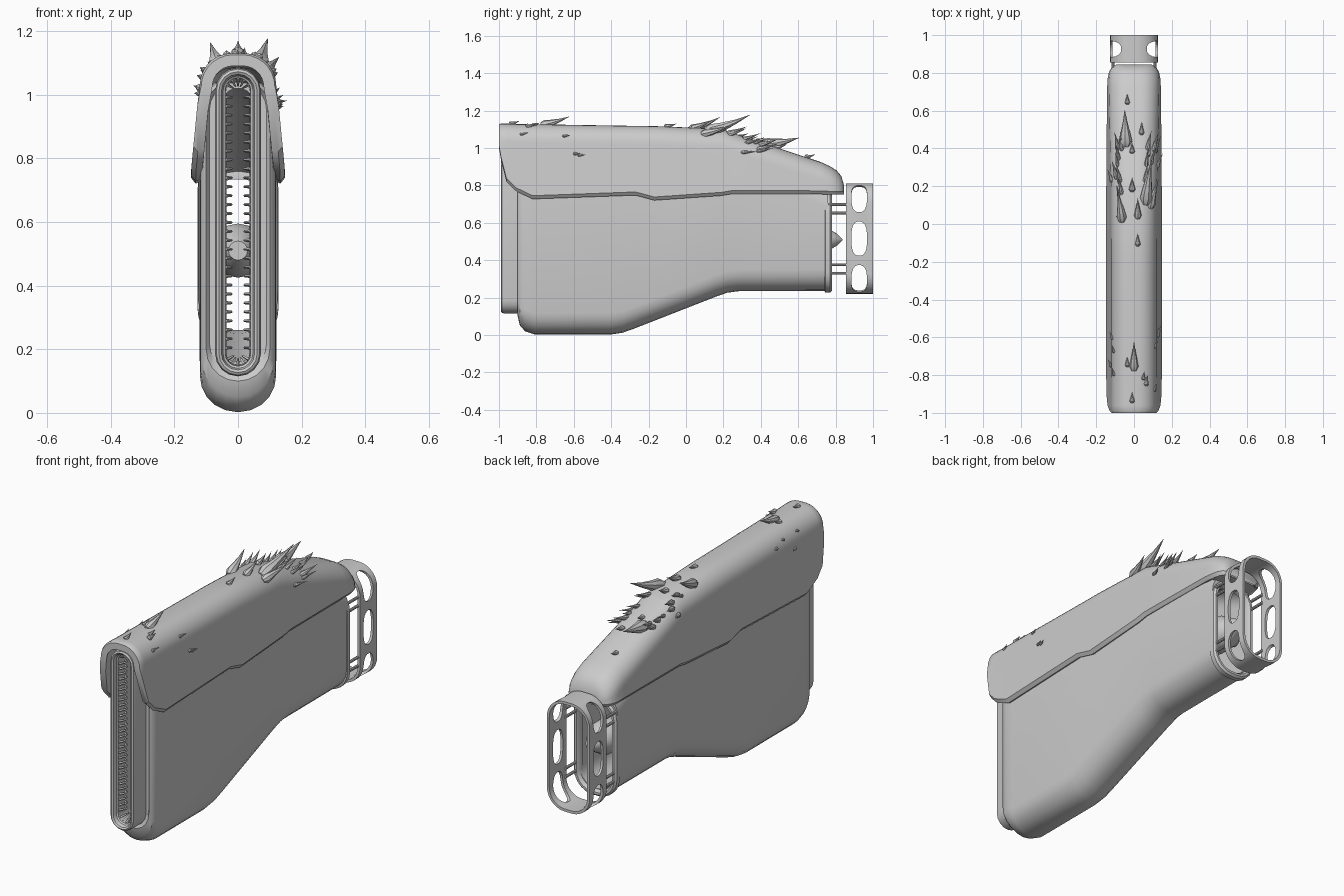
import bpy, bmesh, math, random
from mathutils import Vector
from mathutils.bvhtree import BVHTree

if "Cube" in bpy.data.objects:
    bpy.data.objects.remove(bpy.data.objects["Cube"])


def finish(name, bm, smooth=True, angle=35):
    bmesh.ops.recalc_face_normals(bm, faces=bm.faces)
    me = bpy.data.meshes.new(name)
    bm.to_mesh(me)
    bm.free()
    ob = bpy.data.objects.new(name, me)
    bpy.context.collection.objects.link(ob)
    if smooth:
        bpy.ops.object.select_all(action='DESELECT')
        ob.select_set(True)
        bpy.context.view_layer.objects.active = ob
        bpy.ops.object.shade_smooth_by_angle(angle=math.radians(angle))
    return ob


def loft(bm, rings, cyclic=False, cap_start=False, cap_end=False):
    """Skin a list of equal-sized closed rings."""
    vr = [[bm.verts.new(p) for p in ring] for ring in rings]
    n = len(vr[0])
    pairs = list(zip(vr, vr[1:])) + ([(vr[-1], vr[0])] if cyclic else [])
    for a, b in pairs:
        for i in range(n):
            j = (i + 1) % n
            bm.faces.new((a[i], a[j], b[j], b[i]))
    if cap_start:
        bm.faces.new(vr[0])
    if cap_end:
        bm.faces.new(vr[-1])
    return vr


def rrect(y, z0, z1, w, r, n=6):
    """Rounded rectangle in the xz plane."""
    r = min(r, w - .0005)
    pts = []
    for k, (cx, cz) in enumerate([(w - r, z1 - r), (r - w, z1 - r), (r - w, z0 + r), (w - r, z0 + r)]):
        for i in range(n):
            a = math.pi / 2 * (k + i / (n - 1))
            pts.append((cx + r * math.cos(a), y, cz + r * math.sin(a)))
    return pts


def cylinder(bm, p, q, r0, r1, n=10):
    p, q = Vector(p), Vector(q)
    rot = (q - p).to_track_quat('Z', 'Y')
    ring = [(math.cos(2 * math.pi * i / n), math.sin(2 * math.pi * i / n)) for i in range(n)]
    loft(bm, [[c + rot @ Vector((x * r, y * r, 0)) for x, y in ring] for c, r in ((p, r0), (q, r1))],
         cap_start=True, cap_end=True)


# Hollow body: outer skin front to back, then inner wall back to front
outer = [(-.885, .13, 1.04, .09), (-.9, .10, 1.05, .10), (-.888, .05, 1.06, .112), (-.86, .02, 1.06, .118),
         (-.81, .003, 1.06, .12), (-.4, .003, 1.06, .12), (-.34, .012, 1.06, .12), (-.28, .033, 1.06, .12),
         (.16, .205, 1.05, .122), (.22, .226, 1.03, .123), (.28, .234, 1.0, .124), (.76, .236, .80, .125)]
inner = [(.76, .26, .75, .10), (.28, .26, .96, .10), (.2, .25, 1.0, .10), (-.3, .06, 1.03, .10), (-.86, .06, 1.03, .10)]
bm = bmesh.new()
loft(bm, [rrect(y, a, b, w, .115) for y, a, b, w in outer] +
     [rrect(y, a, b, w, .09) for y, a, b, w in inner] + [rrect(-.885, .16, 1.02, .05, .05)], cyclic=True)
finish("body", bm)

# Rolled lip at the rear opening
bm = bmesh.new()
loft(bm, [rrect(y, .236 - o, .755 + o, .118 + o, .10 + o) for y, o in
          ((.74, 0), (.745, .01), (.77, .01), (.78, 0), (.78, -.012), (.765, -.022), (.74, -.022))], cyclic=True)
finish("rear_lip", bm)

# Mouth frame at the front
bm = bmesh.new()
loft(bm, [rrect(y, .187 - w, 1.012 + w, w, w, 5) for y, w in
          ((-.86, .072), (-.97, .072), (-.985, .068), (-.99, .06), (-.985, .052), (-.965, .047),
           (-.96, .04), (-.86, .036), (-.84, .04))], cyclic=True)
finish("mouth_frame", bm)

# Comb of thin teeth lining the mouth, with a fan at each end
bm = bmesh.new()
for i in range(29):
    z = .205 + i * .0281
    for s in (-1, 1):
        cylinder(bm, (s * .039, -.955, z), (s * .02, -.915, z), .006, .004, 4)
        cylinder(bm, (s * .039, -.90, z), (s * .02, -.915, z), .006, .004, 4)
for cz, s in ((1.012, 1), (.187, -1)):
    for k in range(1, 6):
        a = math.pi * k / 6
        d = Vector((math.cos(a), 0, s * math.sin(a)))
        c = Vector((0, 0, cz))
        cylinder(bm, c + d * .04 + Vector((0, -.95, 0)), c + d * .016 + Vector((0, -.91, 0)), .006, .003, 4)
finish("mouth_teeth", bm, False)

# Hood: thick inverted U swept along the top
HOOD = [(-1, 1.125, 1.0, .96), (-.99, 1.13, .94, 1), (-.96, 1.13, .82, 1), (-.91, 1.128, .77, 1),
        (-.82, 1.127, .727, 1), (-.27, 1.118, .747, 1), (-.17, 1.117, .72, 1), (.19, 1.102, .745, 1),
        (.25, 1.082, .755, 1), (.31, 1.06, .755, 1), (.72, .925, .753, .97), (.77, .902, .75, .95),
        (.805, .88, .75, .90), (.83, .85, .75, .80), (.845, .80, .75, .62)]


def hood_ring(y, zt, zb, s, t=.035):
    wide = lambda z: s * (.12 + .027 * max(0, min(1, (1.03 - z) / .28)))
    r = min(.10, zt - zb - .02)
    cx, cz, wb = wide(zt - r) - r, zt - r, wide(zb)
    arc = lambda q: [(cx + q * math.cos(a), cz + q * math.sin(a)) for a in (math.pi / 14 * i for i in range(8))]
    out = [(wb - .014, zb), (wb, zb + .018)] + arc(r)
    inn = [(wb - t, zb + .01)] + arc(max(.004, r - t))
    mir = lambda h: [(-x, z) for x, z in reversed(h)]
    loop = out + mir(out) + mir(inn)[::-1] + inn[::-1]
    return [(x, y, z) for x, z in loop], len(out) * 2


bm = bmesh.new()
vr = loft(bm, [hood_ring(*h)[0] for h in HOOD], cap_start=True)
bm.faces.new(vr[-1][:hood_ring(*HOOD[-1])[1]])
hood = finish("hood", bm)
tree = BVHTree.FromPolygons([v.co for v in hood.data.vertices], [p.vertices[:] for p in hood.data.polygons])
bm = bmesh.new()
loft(bm, [[(-.12, .75, z), (.12, .75, z), (.115, .81, z), (.08, .835, z), (-.08, .835, z), (-.115, .81, z)]
          for z in (.752, .775)], cap_start=True, cap_end=True)
finish("hood_rear_floor", bm, False)


# Swept-back thorns growing out of the hood
def thorn(bm, x, y, length, r, lift, n=8):
    loc, nor, _, _ = tree.ray_cast(Vector((x, y, 2)), Vector((0, 0, -1)))
    if loc is None:
        return
    if nor.z < 0:
        nor = -nor
    d = (Vector((0, 1, 0)) + nor * lift).normalized()
    side = d.cross(nor).normalized()
    up = side.cross(d)
    rings = []
    for t, k in ((-.12, .6), (.05, 1), (.3, .72), (.65, .34), (1, .02)):
        c = loc + d * length * t + nor * length * .12 * (t * t - .1)
        rings.append([c + (side * math.cos(a) + up * math.sin(a)) * r * k
                      for a in (2 * math.pi * i / n for i in range(n))])
    loft(bm, rings, cap_start=True, cap_end=True)


random.seed(4)
bm = bmesh.new()
THORNS = [(.065, .13, .22, .035, .3), (-.065, .03, .16, .028, .35), (-.045, .43, .17, .036, .12),
          (.02, .04, .10, .02, .3), (.09, .10, .14, .024, .3), (-.01, .18, .07, .018, .3),
          (.04, .48, .06, .015, .2), (-.035, .64, .05, .014, .2), (.02, -.11, .06, .015, .15),
          (0, -.76, .14, .024, .2), (-.035, -.75, .05, .013, .2), (.05, -.82, .04, .012, .25),
          (-.01, -.94, .05, .014, .2), (.065, -.85, .05, .014, .2), (-.01, .38, .05, .015, .2)]
for t in THORNS:
    thorn(bm, *t)
for i in range(22):
    s = random.choice((-1, 1))
    thorn(bm, s * random.uniform(.06, .125), random.uniform(.15, .42), random.uniform(.05, .10),
          random.uniform(.009, .016), .3)
for i in range(8):
    s = -1 if i % 2 else 1
    thorn(bm, s * random.uniform(.10, .127), random.uniform(-.9, -.4), .04, .009, .3)
finish("hood_thorns", bm)

# Nozzle with a pointed tip in the rear opening
bm = bmesh.new()
prof = [(.50, .03), (.56, .07), (.62, .085), (.72, .085), (.76, .06), (.79, .042), (.81, .03), (.837, .002)]
loft(bm, [[(r * math.cos(a), y, .51 + r * math.sin(a)) for a in (math.pi / 8 * i for i in range(16))]
          for y, r in prof], cap_start=True, cap_end=True)
cylinder(bm, (-.11, .67, .51), (.11, .67, .51), .03, .03)
finish("rear_nozzle", bm)

# Rods joining the lip to the rear ring
bm = bmesh.new()
for s in (-1, 1):
    for z in (.698, .652, .376, .33):
        cylinder(bm, (s * .112, .75, z), (s * .112, .865, z), .008, .008)
finish("ring_rods", bm)

# Rear ring pierced by six rounded slots
bm = bmesh.new()
loft(bm, [rrect(y, .22 + o, .81 - o, .127 - o, .105 - o, 8) for y, o in
          ((.855, 0), (1, 0), (1, .014), (.855, .014))], cyclic=True)
ring = finish("rear_ring", bm)
bm = bmesh.new()
for s in (-1, 1):
    for zc, nz, half in ((.515, 0, .092), (.733, .45, .078), (.297, -.45, .078)):
        nrm = Vector((s, 0, nz)).normalized()
        tan = Vector((-nrm.z, 0, nrm.x))
        c = Vector((s * (.12 if nz == 0 else .108), .926, zc))
        oval = []
        for i in range(20):
            a = 2 * math.pi * (i + .5) / 20
            ca, sa = math.cos(a), math.sin(a)
            oval.append(c + tan * half * math.copysign(abs(ca) ** .7, ca)
                        + Vector((0, .042, 0)) * math.copysign(abs(sa) ** .8, sa))
        loft(bm, [[p + nrm * k for p in oval] for k in (-.06, .08)], cap_start=True, cap_end=True)
cutter = finish("slot_cutter", bm, False)
cutter.hide_render = True
mod = ring.modifiers.new("slots", 'BOOLEAN')
mod.object, mod.operation, mod.solver = cutter, 'DIFFERENCE', 'EXACT'
bpy.context.view_layer.objects.active = ring
bpy.ops.object.modifier_apply(modifier=mod.name)
bpy.data.objects.remove(cutter)
